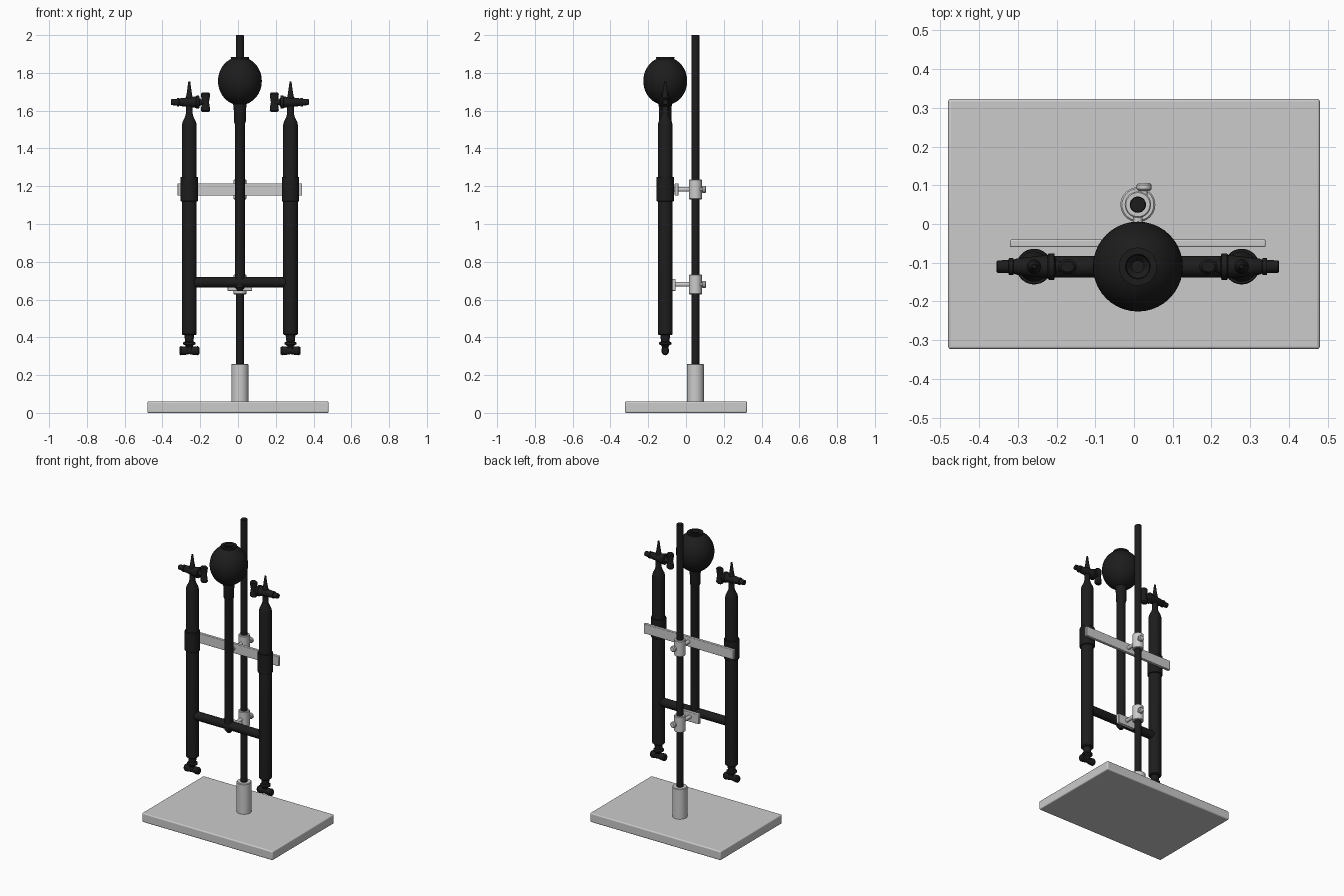
import bpy, bmesh, math
from mathutils import Matrix, Vector

if "Cube" in bpy.data.objects:
    bpy.data.objects.remove(bpy.data.objects["Cube"])

CX, GY, RY = 0.01, -0.11, 0.05      # apparatus centre, glass plane, rod plane
ARM = 0.268                         # side tube offset

black = bpy.data.materials.new("black")
black.diffuse_color = (0.012, 0.012, 0.012, 1)
black.use_nodes = True
black.node_tree.nodes["Principled BSDF"].inputs["Base Color"].default_value = black.diffuse_color


def finish(name, bm, mat, bevel=0):
    bmesh.ops.recalc_face_normals(bm, faces=bm.faces)
    me = bpy.data.meshes.new(name)
    bm.to_mesh(me)
    bm.free()
    ob = bpy.data.objects.new(name, me)
    bpy.context.collection.objects.link(ob)
    if mat:
        me.materials.append(mat)
    if bevel:
        m = ob.modifiers.new("bevel", "BEVEL")
        m.width, m.segments, m.limit_method = bevel, 3, "ANGLE"
    bpy.ops.object.select_all(action="DESELECT")
    ob.select_set(True)
    bpy.context.view_layer.objects.active = ob
    bpy.ops.object.shade_smooth_by_angle(angle=math.radians(35))
    return ob


def lathe(name, profile, origin, axis=(0, 0, 1), mat=None, n=40, squash=(1, 1)):
    """Revolve (radius, height) points about an axis through origin."""
    bm = bmesh.new()
    M = Matrix.Translation(origin) @ Vector((0, 0, 1)).rotation_difference(Vector(axis)).to_matrix().to_4x4()
    rings = []
    for r, h in profile:
        rings.append([bm.verts.new(M @ Vector((r * squash[0] * math.cos(2 * math.pi * i / n),
                                               r * squash[1] * math.sin(2 * math.pi * i / n), h)))
                      for i in range(n)])
    for a, b in zip(rings, rings[1:]):
        for i in range(n):
            j = (i + 1) % n
            bm.faces.new((a[i], a[j], b[j], b[i]))
    bm.faces.new(rings[0])
    bm.faces.new(rings[-1])
    return finish(name, bm, mat)


def rod(name, r, length, origin, axis=(0, 0, 1), mat=None, c=0.002):
    return lathe(name, [(r - c, 0), (r, c), (r, length - c), (r - c, length)], origin, axis, mat)


def box(name, lo, hi, mat=None, bevel=0.004):
    bm = bmesh.new()
    bmesh.ops.create_cube(bm, size=1)
    for v in bm.verts:
        v.co = [(l + h) / 2 + c * (h - l) for l, h, c in zip(lo, hi, v.co)]
    return finish(name, bm, mat, bevel)


# Stand
box("base", (-0.48, -0.323, 0), (0.48, 0.323, 0.06), bevel=0.007)
rod("rod_socket", 0.045, 0.205, (CX, RY, 0.055), c=0.004)
rod("stand_rod", 0.021, 1.80, (CX, RY, 0.2), mat=black)

# Clamps: boss on the rod, stub to the front, thumb screw at the back
for label, z in (("lower", 0.68), ("upper", 1.183)):
    rod(label + "_clamp_boss", 0.034, 0.104, (CX, RY, z - 0.052), c=0.003)
    rod(label + "_clamp_stub", 0.012, 0.10, (CX, RY - 0.02, z), (0, -1, 0))
    rod(label + "_screw_shaft", 0.009, 0.05, (CX + 0.016, RY, z), (0, 1, 0))
    rod(label + "_screw_head", 0.019, 0.021, (CX + 0.016, 0.085, z), (0, 1, 0), c=0.005)
box("upper_crossbar", (CX - 0.33, -0.06, 1.15), (CX + 0.33, -0.04, 1.215))
box("lower_plate", (CX - 0.065, -0.078, 0.645), (CX + 0.065, -0.055, 0.71))

# Central tube with the open reservoir bulb
R, BZ = 0.116, 1.757
outer = [(0.027, 0.692), (0.027, 1.53), (0.032, 1.545), (0.032, 1.60)]
bulb = [(R * math.cos(a), BZ + 1.1 * R * math.sin(a))
        for a in (math.radians(-72 + 6 * i) for i in range(24))]
lip = [(0.047, 1.872), (0.049, 1.885), (0.032, 1.885), (0.029, 1.868)]
inner = [(0.95 * r, BZ + 0.95 * (h - BZ)) for r, h in reversed(bulb)]
inner = [p for p in inner if p[1] < 1.858]
lathe("reservoir_bulb", outer + bulb + lip + inner + [(0.016, 1.62)], (CX, GY, 0), mat=black)
lathe("tube_foot", [(0.012, 0.645), (0.027, 0.665), (0.027, 0.70)], (CX, GY, 0), mat=black)
rod("connecting_tube", 0.028, 2 * ARM, (CX - ARM, GY, 0.692), (1, 0, 0), black)

# Side tubes with stopcocks and electrode stoppers
for label, s in (("left", -1), ("right", 1)):
    x = CX + s * ARM
    lathe(label + "_tube", [(0.033, 0.412), (0.039, 0.418), (0.039, 1.525), (0.035, 1.542),
                            (0.022, 1.568), (0.018, 1.585), (0.018, 1.67), (0.014, 1.69),
                            (0.011, 1.71), (0.005, 1.755), (0.003, 1.755)], (x, GY, 0), mat=black)
    rod(label + "_tube_band", 0.046, 0.13, (x, GY, 1.12), mat=black)
    lathe(label + "_stopper", [(0.02, 0.33), (0.017, 0.35), (0.022, 0.358), (0.032, 0.363),
                               (0.032, 0.373), (0.022, 0.378), (0.027, 0.42)], (x, GY, 0), mat=black)
    lathe(label + "_stopper_handle", [(0.018, -0.053), (0.024, -0.045), (0.023, -0.028),
                                      (0.018, 0), (0.023, 0.028), (0.024, 0.045), (0.018, 0.053)],
          (x, GY, 0.329), (1, 0, 0), black, n=24, squash=(1, 0.85))
    lathe(label + "_stopcock", [(0.013, 0.097), (0.016, 0.094), (0.017, 0.066), (0.022, 0.065),
                                (0.022, 0.054), (0.018, 0.053), (0.021, 0.045), (0.030, -0.035),
                                (0.034, -0.038), (0.034, -0.052), (0.02, -0.055),
                                (0.014, -0.066), (0.014, -0.09)],
          (x, GY, 1.645), (s, 0, 0), black)
    lathe(label + "_stopcock_handle", [(0.017, -0.052), (0.024, -0.044), (0.023, -0.028),
                                       (0.018, 0), (0.023, 0.028), (0.024, 0.044), (0.017, 0.052)],
          (x - s * 0.086, GY, 1.645), mat=black, n=24, squash=(1, 0.8))
